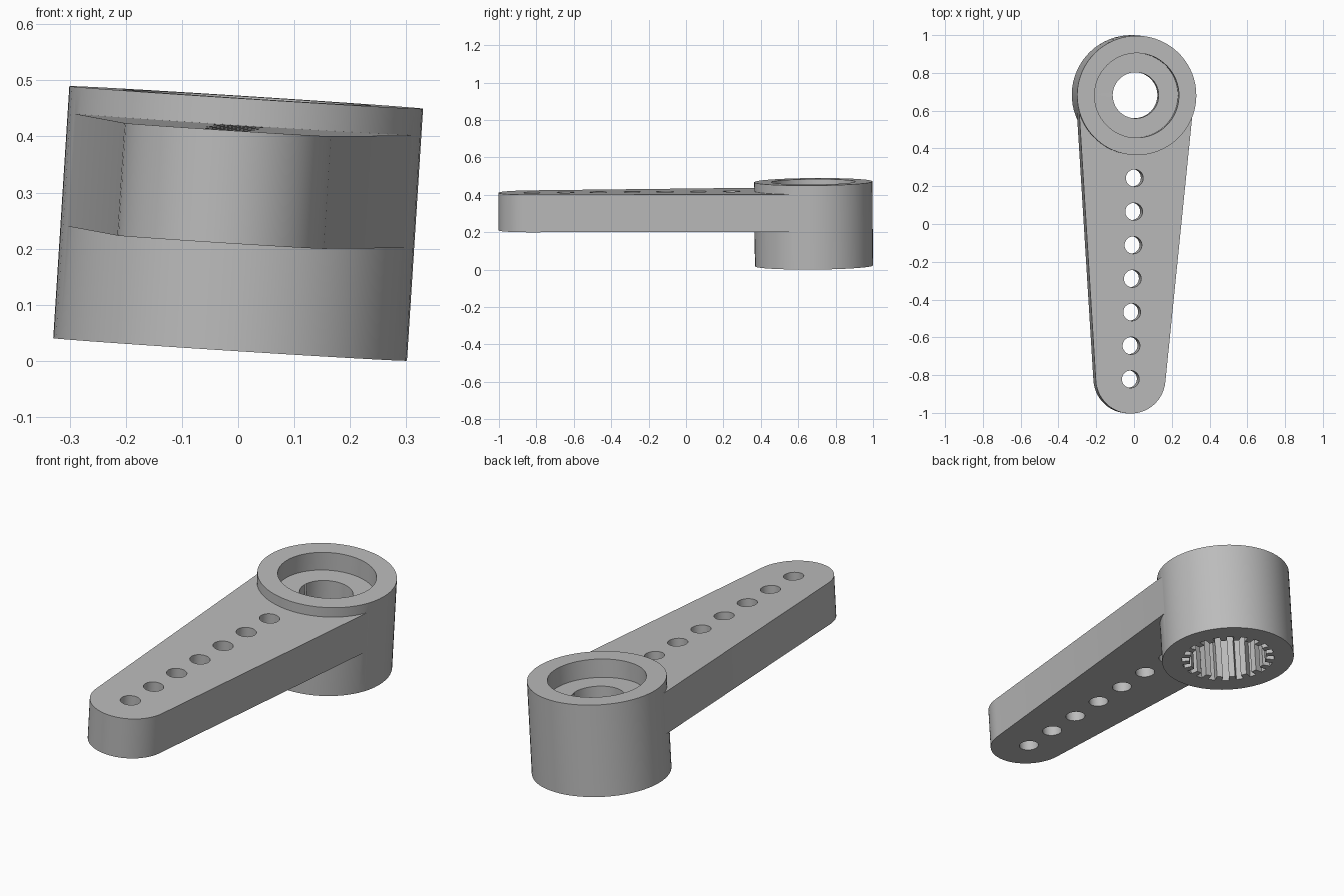
import bpy
import bmesh
from math import cos, sin, pi, radians, asin
from mathutils import Matrix

cube = bpy.data.objects.get("Cube")
if cube:
    bpy.data.objects.remove(cube, do_unlink=True)

grey = bpy.data.materials.new("plain grey")
grey.use_nodes = True
grey.diffuse_color = (0.5, 0.5, 0.5, 1)
grey.node_tree.nodes["Principled BSDF"].inputs["Base Color"].default_value = (0.5, 0.5, 0.5, 1)

HUB_R, HUB_H = 0.316, 0.45
ARM_LOW, ARM_HIGH = 0.201, 0.402
TIP_R, TIP_Y = 0.185, -1.5
ROOT_W = 0.308
TEETH = 20


def circle(r, n=64, y=0.0):
    return [(r * cos(2 * pi * i / n), y + r * sin(2 * pi * i / n)) for i in range(n)]


def prism(name, outline, z0, z1):
    """Extrude a flat outline upwards into a solid."""
    bm = bmesh.new()
    face = bm.faces.new([bm.verts.new((x, y, z0)) for x, y in outline])
    top = bmesh.ops.extrude_face_region(bm, geom=[face])["geom"]
    bmesh.ops.translate(bm, vec=(0, 0, z1 - z0),
                        verts=[v for v in top if isinstance(v, bmesh.types.BMVert)])
    bmesh.ops.recalc_face_normals(bm, faces=bm.faces)
    mesh = bpy.data.meshes.new(name)
    bm.to_mesh(mesh)
    bm.free()
    mesh.materials.append(grey)
    obj = bpy.data.objects.new(name, mesh)
    bpy.context.collection.objects.link(obj)
    return obj


def combine(body, tool, operation):
    """Apply a boolean and discard the tool."""
    mod = body.modifiers.new("combine", "BOOLEAN")
    mod.operation, mod.solver, mod.object = operation, "EXACT", tool
    bpy.context.view_layer.objects.active = body
    bpy.ops.object.modifier_apply(modifier=mod.name)
    bpy.data.objects.remove(tool, do_unlink=True)


# Hub and tapered arm with a rounded tip
horn = prism("servo_arm", circle(HUB_R), 0, HUB_H)
lean = asin((ROOT_W - TIP_R) / -TIP_Y)
steps = 28
tip = []
for i in range(steps + 1):
    a = pi + lean + (pi - 2 * lean) * i / steps
    tip.append((TIP_R * cos(a), TIP_Y + TIP_R * sin(a)))
arm = prism("arm", [(-ROOT_W, 0)] + tip + [(ROOT_W, 0)], ARM_LOW, ARM_HIGH)
combine(horn, arm, "UNION")

# Screw recess and through hole
combine(horn, prism("recess", circle(0.224), 0.36, 0.6), "DIFFERENCE")
combine(horn, prism("screw_hole", circle(0.122, 48), 0.15, 0.5), "DIFFERENCE")

# Splined socket underneath, with square teeth
spline = []
pitch = 2 * pi / TEETH
for i in range(TEETH):
    for r, t in ((0.185, -0.25), (0.222, -0.25), (0.222, 0.25), (0.185, 0.25)):
        a = (i + t) * pitch
        spline.append((r * cos(a), r * sin(a)))
combine(horn, prism("socket", spline, -0.1, 0.25), "DIFFERENCE")

# Row of linkage holes
for i in range(7):
    y = -0.438 - 0.1775 * i
    combine(horn, prism("link_hole", circle(0.046, 32, y), 0.1, 0.5), "DIFFERENCE")

# Slight tilt of the whole part
turn = (Matrix.Rotation(radians(3.65), 4, "Y") @ Matrix.Rotation(radians(0.43), 4, "X")
        @ Matrix.Rotation(radians(-1.1), 4, "Z"))
horn.data.transform(Matrix.Translation((-0.014, 0.684, 0.0205)) @ turn)

bpy.ops.object.select_all(action="DESELECT")
horn.select_set(True)
bpy.context.view_layer.objects.active = horn
bpy.ops.object.shade_smooth_by_angle(angle=radians(30))
